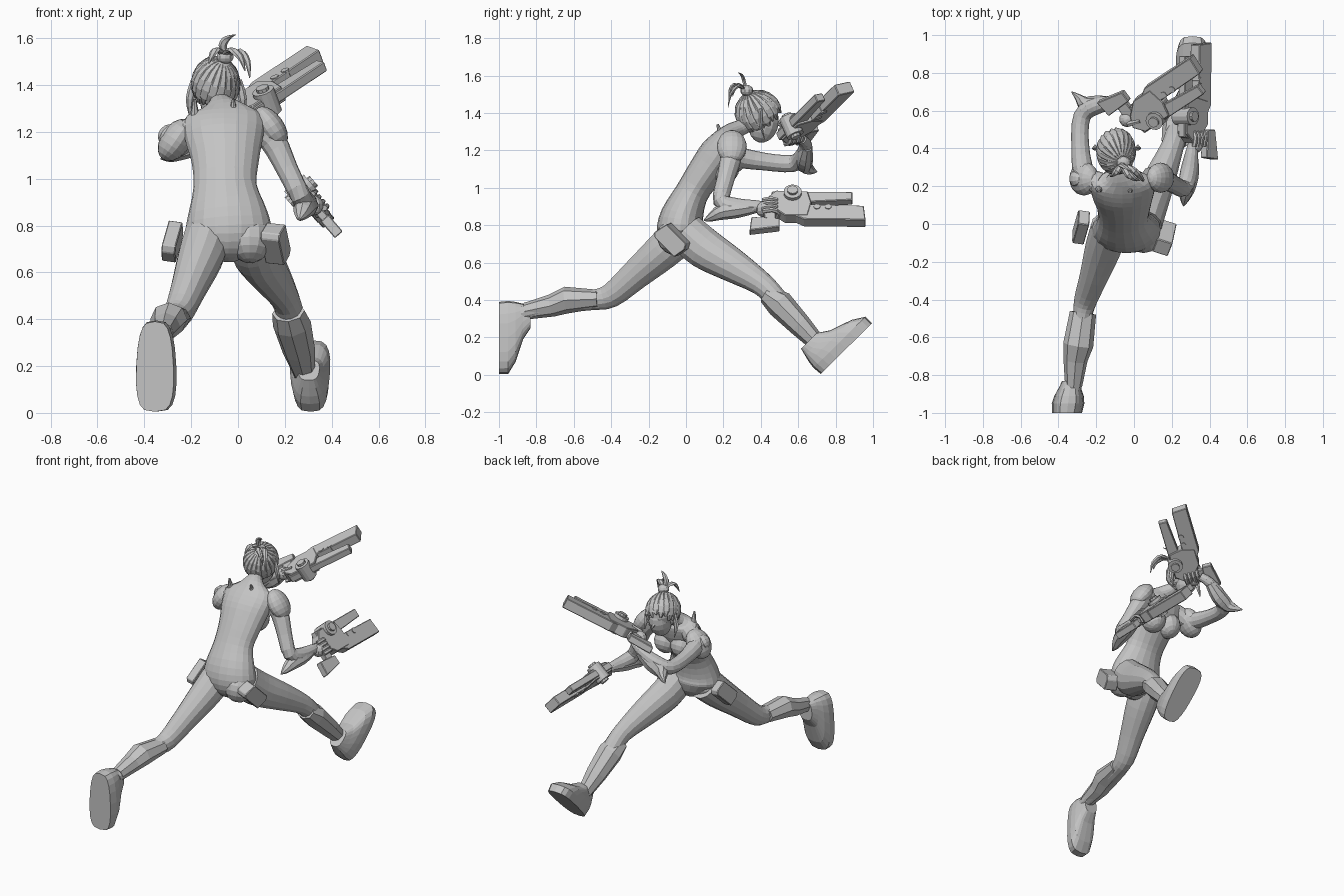
import bpy, bmesh, math
from mathutils import Vector, Matrix

default_cube = bpy.data.objects.get("Cube")
if default_cube:
    bpy.data.objects.remove(default_cube, do_unlink=True)

grey = bpy.data.materials.new("plain grey")
grey.use_nodes = True
grey.diffuse_color = (0.55, 0.55, 0.55, 1)
grey.node_tree.nodes["Principled BSDF"].inputs["Base Color"].default_value = grey.diffuse_color


def finish(name, bm):
    bmesh.ops.recalc_face_normals(bm, faces=bm.faces)
    mesh = bpy.data.meshes.new(name)
    bm.to_mesh(mesh)
    bm.free()
    mesh.materials.append(grey)
    obj = bpy.data.objects.new(name, mesh)
    bpy.context.collection.objects.link(obj)
    return obj


def skin_rings(name, rings):
    """Join equal-sized rings of points into a capped tube."""
    bm = bmesh.new()
    loops = [[bm.verts.new(p) for p in ring] for ring in rings]
    n = len(loops[0])
    for a, b in zip(loops, loops[1:]):
        for j in range(n):
            k = (j + 1) % n
            bm.faces.new((a[j], a[k], b[k], b[j]))
    bm.faces.new(loops[0])
    bm.faces.new(loops[-1])
    return finish(name, bm)


def spline(keys, sub):
    """Catmull-Rom interpolation of key tuples."""
    out = []
    for i in range(len(keys) - 1):
        a, b = keys[max(i - 1, 0)], keys[i]
        c, d = keys[i + 1], keys[min(i + 2, len(keys) - 1)]
        for s in range(sub):
            t = s / sub
            out.append([q + t / 2 * (r - p + t * (2*p - 5*q + 4*r - w + t * (3*(q - r) + w - p)))
                        for p, q, r, w in zip(a, b, c, d)])
    return out + [list(keys[-1])]


def loft(name, keys, sides=14, sub=3, ref=(1, 0, 0)):
    """Tube through keys (x, y, z, half width, half depth)."""
    keys, ref, rings = spline(keys, sub), Vector(ref), []
    for i, k in enumerate(keys):
        tan = (Vector(keys[min(i + 1, len(keys) - 1)][:3]) - Vector(keys[max(i - 1, 0)][:3])).normalized()
        side = (ref - tan * ref.dot(tan)).normalized()
        up = tan.cross(side)
        rx, ry = max(k[3], .001), max(k[4], .001)
        rings.append([Vector(k[:3]) + side * rx * math.cos(a) + up * ry * math.sin(a)
                      for a in (math.tau * j / sides for j in range(sides))])
    return skin_rings(name, rings)


def ellipsoid(name, centre, radii, tilt=0, segs=14, axis='X'):
    bm = bmesh.new()
    mat = Matrix.Translation(centre) @ Matrix.Rotation(tilt, 4, axis) @ Matrix.Diagonal((*radii, 1))
    bmesh.ops.create_uvsphere(bm, u_segments=segs, v_segments=segs // 2 + 2, radius=1, matrix=mat)
    return finish(name, bm)


def cone(name, base, tip, r1, r2, sides=10):
    base, tip = Vector(base), Vector(tip)
    axis = tip - base
    bm = bmesh.new()
    mat = Matrix.Translation((base + tip) / 2) @ axis.to_track_quat('Z', 'Y').to_matrix().to_4x4()
    bmesh.ops.create_cone(bm, cap_ends=True, segments=sides, radius1=r1, radius2=r2,
                          depth=axis.length, matrix=mat)
    return finish(name, bm)


def prism(name, outline, thick, origin, u, v):
    """Flat outline in the (u, v) plane, extruded both ways along its normal."""
    o, u, v = Vector(origin), Vector(u).normalized(), Vector(v)
    v = (v - u * v.dot(u)).normalized()
    n = u.cross(v) * thick / 2
    obj = skin_rings(name, [[o + u * a + v * b + n * s for a, b in outline] for s in (-1, 1)])
    mod = obj.modifiers.new("chamfer", 'BEVEL')
    mod.width, mod.segments = .004, 1


# Torso and neck
loft("torso", [(-.04, -.01, .655, .04, .05), (-.04, -.02, .7, .12, .1), (-.04, -.03, .77, .18, .125),
               (-.045, -.02, .85, .17, .115), (-.055, .03, .97, .135, .09), (-.055, .1, 1.08, .145, .095),
               (-.06, .17, 1.18, .168, .1), (-.06, .22, 1.26, .165, .075), (-.065, .25, 1.3, .085, .05),
               (-.08, .31, 1.33, .042, .042), (-.09, .36, 1.37, .04, .04)], sides=20)
for side, x in (("left", .005), ("right", -.12)):
    ellipsoid(side + "_bust", (x, .2, 1.105), (.08, .085, .085), .5)
for side, x in (("left", .05), ("right", -.13)):
    ellipsoid(side + "_buttock", (x, -.055, .74), (.095, .1, .1), -.3)
for side, x in (("left", -.02), ("right", -.185)):
    cone(side + "_collar_stud", (x, .19, 1.25), (x, .17, 1.34), .025, .006, 8)

# Legs and shin guards
loft("left_leg", [(.05, 0, .76, .1, .11), (.08, .1, .675, .1, .112), (.14, .25, .585, .084, .092),
                  (.2, .4, .49, .062, .066), (.225, .48, .41, .06, .06), (.25, .58, .29, .055, .055),
                  (.28, .71, .16, .04, .04)])
loft("right_leg", [(-.13, -.02, .76, .1, .11), (-.16, -.12, .665, .098, .102), (-.21, -.27, .535, .077, .082),
                   (-.255, -.4, .425, .062, .067), (-.275, -.5, .4, .05, .055), (-.3, -.65, .38, .055, .05),
                   (-.32, -.88, .33, .04, .04)])
loft("left_shin_guard", [(.215, .43, .43, .07, .05), (.23, .5, .38, .082, .075), (.26, .61, .265, .07, .062),
                         (.285, .71, .16, .045, .045)], 8, 1)
loft("right_shin_guard", [(-.27, -.47, .405, .07, .05), (-.295, -.64, .4, .08, .072),
                          (-.31, -.72, .37, .064, .06), (-.32, -.86, .34, .045, .045)], 8, 1)


# Feet: rings stacked from the flat sole up to the ankle
def foot(name, heel, toe, up):
    heel, toe, up = Vector(heel), Vector(toe).normalized(), Vector(up).normalized()
    rings = []
    for h, start, end, half in ((0, 0, .385, .087), (.05, -.005, .385, .094), (.09, 0, .32, .085),
                                (.13, .01, .2, .066), (.17, .02, .14, .05)):
        ring = []
        for j in range(20):
            c, s = math.cos(math.tau * j / 20), math.sin(math.tau * j / 20)
            along = math.copysign(abs(c) ** .8, c)
            width = half * math.copysign(abs(s) ** .55, s) * (.91 + .09 * along)
            ring.append(heel + up * h + toe * ((start + end) / 2 + along * (end - start) / 2)
                        + Vector((width, 0, 0)))
        rings.append(ring)
    skin_rings(name, rings)


foot("left_foot", (.31, .72, .005), (0, .71, .7), (-.05, -.7, .71))
foot("right_foot", (-.355, -1, .39), (0, 0, -1), (.12, 1, 0))

# Hip pouches
pouch = [(-.09, -.03), (-.07, .05), (.08, .05), (.095, .02), (.08, -.05), (-.07, -.05)]
prism("left_hip_pouch", pouch, .085, (.16, -.075, .725), (.15, .7, -.7), (.3, .7, .7))
prism("right_hip_pouch", pouch, .06, (-.28, -.015, .735), (-.2, -.7, -.7), (0, -.7, .7))

# Arms, shoulder plates and flared forearm cuffs ending in elbow fins
loft("left_arm", [(.08, .24, 1.23, .06, .06), (.15, .24, 1.16, .057, .057), (.21, .21, 1.04, .047, .047),
                  (.265, .19, .93, .044, .046), (.29, .27, .9, .045, .045), (.305, .37, .9, .034, .034),
                  (.31, .42, .9, .026, .026)], 12)
loft("right_arm", [(-.17, .21, 1.22, .06, .06), (-.26, .26, 1.17, .058, .058), (-.285, .42, 1.14, .047, .047),
                   (-.275, .57, 1.13, .046, .046), (-.2, .625, 1.17, .045, .045), (-.1, .64, 1.23, .034, .034),
                   (-.04, .62, 1.26, .026, .026)], 12, 3, (0, 0, 1))
ellipsoid("left_shoulder_plate", (.14, .245, 1.22), (.057, .08, .1), -.6, 16, 'Y')
ellipsoid("right_shoulder_plate", (-.265, .24, 1.165), (.065, .09, .1), .6, 16, 'Y')
ellipsoid("right_shoulder_disc", (-.305, .24, 1.19), (.035, .045, .045), .6, 10, 'Y')
loft("left_elbow_fin", [(.305, .39, .9, .03, .03), (.295, .28, .885, .05, .045), (.28, .19, .87, .045, .042),
                        (.268, .13, .84, .025, .022), (.262, .095, .825, .003, .003)], 8)
loft("right_elbow_fin", [(-.1, .645, 1.22, .034, .03), (-.18, .635, 1.16, .055, .045),
                         (-.255, .635, 1.12, .045, .042), (-.295, .67, 1.095, .025, .02),
                         (-.33, .7, 1.085, .003, .003)], 8, 3, (0, 0, 1))


# Twin-pronged blasters, each with the hand that holds it
def blaster(side, origin, fwd, up):
    o, f = Vector(origin), Vector(fwd).normalized()
    v = Vector(up)
    v = (v - f * v.dot(f)).normalized()
    n = f.cross(v)

    def at(a, b, c=0):
        return o + f * a + v * b + n * c

    def plate(part, outline, thick):
        prism(side + "_blaster_" + part, outline, thick, o, f, v)

    plate("upper_prong", [(.02, .04), (.03, .09), (.46, .085), (.46, .03), (.22, .015)], .045)
    plate("lower_blade", [(.14, -.02), (.2, -.01), (.52, -.02), (.53, -.12), (.2, -.115), (.14, -.08)], .065)
    plate("receiver", [(0, .03), (.05, .085), (.22, .08), (.24, 0), (.22, -.09), (.1, -.09), (.03, -.03)], .07)
    plate("grip", [(-.02, .02), (.05, .02), (.05, -.1), (-.01, -.11)], .035)
    plate("guard", [(-.08, -.09), (-.09, -.185), (.07, -.16), (.07, -.1)], .045)
    cone(side + "_blaster_wheel", at(.14, .06, -.055), at(.14, .06, .055), .048, .048, 14)
    cone(side + "_blaster_hub", at(.14, .06, -.07), at(.14, .06, .07), .028, .028, 10)
    for a in (.27, .33):
        cone(side + "_blaster_rib", at(a, -.03, -.037), at(a, -.03, .037), .018, .018, 8)
    ellipsoid(side + "_palm", at(-.015, -.02), (.042, .042, .042), segs=10)
    for i in range(4):
        b = .02 - i * .026
        keys = [(*at(a, b, c), .013, .013) for a, c in ((-.02, .028), (.03, .04), (.065, .015), (.055, -.02))]
        loft(side + "_finger", keys, 6, 2, v)
    cone(side + "_thumb", at(-.01, 0, -.03), at(.06, .02, -.035), .016, .01, 6)


blaster("left", (.31, .43, .9), (0, 1, 0), (-.65, 0, .75))
blaster("right", (-.015, .545, 1.27), (.72, .46, .47), (.47, -.83, -.2))

# Head and face
ellipsoid("skull", (-.095, .385, 1.4), (.088, .108, .1), -.3)
ellipsoid("face", (-.095, .415, 1.345), (.07, .08, .105), -.25)
cone("nose", (-.095, .48, 1.35), (-.095, .51, 1.33), .018, .004, 6)
for side, x in (("left", -.018), ("right", -.172)):
    ellipsoid(side + "_ear", (x, .39, 1.355), (.012, .02, .03), segs=8)

# Hair locks swept from the top knot round the head
centre = Vector((-.095, .385, 1.405))
pole = Vector((.035, -.05, .1)).normalized()
east = Vector((0, 1, 0)).cross(pole).normalized()
north = pole.cross(east)
for i in range(20):
    az = math.tau * i / 20
    out = east * math.cos(az) + north * math.sin(az)
    reach = 2.15 - .35 * max(0, math.sin(az)) + .15 * (i % 2)
    keys = []
    for s in range(7):
        th = .1 + reach * s / 6
        d = pole * math.cos(th) + out * math.sin(th)
        p = centre + Vector((d.x * .098, d.y * .118, d.z * .112))
        w = .021 * math.sin(min(th, 1.6)) + .003
        keys.append((*p, w * (.25 if s == 6 else 1), .009))
    loft("hair_lock", keys, 6, 1, pole.cross(out))
for side, x, lean in (("left", 0, .02), ("right", -.185, -.02)):
    loft(side + "_side_lock", [(x, .4, 1.42, .016, .01), (x + lean, .4, 1.34, .018, .01),
                               (x + lean, .42, 1.26, .002, .002)], 6)

# Top knot and loose tail
ellipsoid("top_knot", (-.055, .325, 1.52), (.038, .035, .03), segs=10)
tails = [[(-.055, .32, 1.53), (-.065, .31, 1.57), (-.045, .3, 1.6), (-.01, .28, 1.615)],
         [(-.05, .31, 1.53), (.005, .28, 1.545), (.04, .24, 1.5), (.05, .225, 1.43)],
         [(-.06, .31, 1.53), (-.03, .26, 1.55), (.01, .235, 1.52), (.03, .23, 1.46)],
         [(-.06, .32, 1.53), (-.09, .28, 1.55), (-.11, .26, 1.53), (-.125, .25, 1.49)]]
for path in tails:
    loft("tail_lock", [(*p, w, w * .6) for p, w in zip(path, (.014, .018, .014, .002))], 6)
